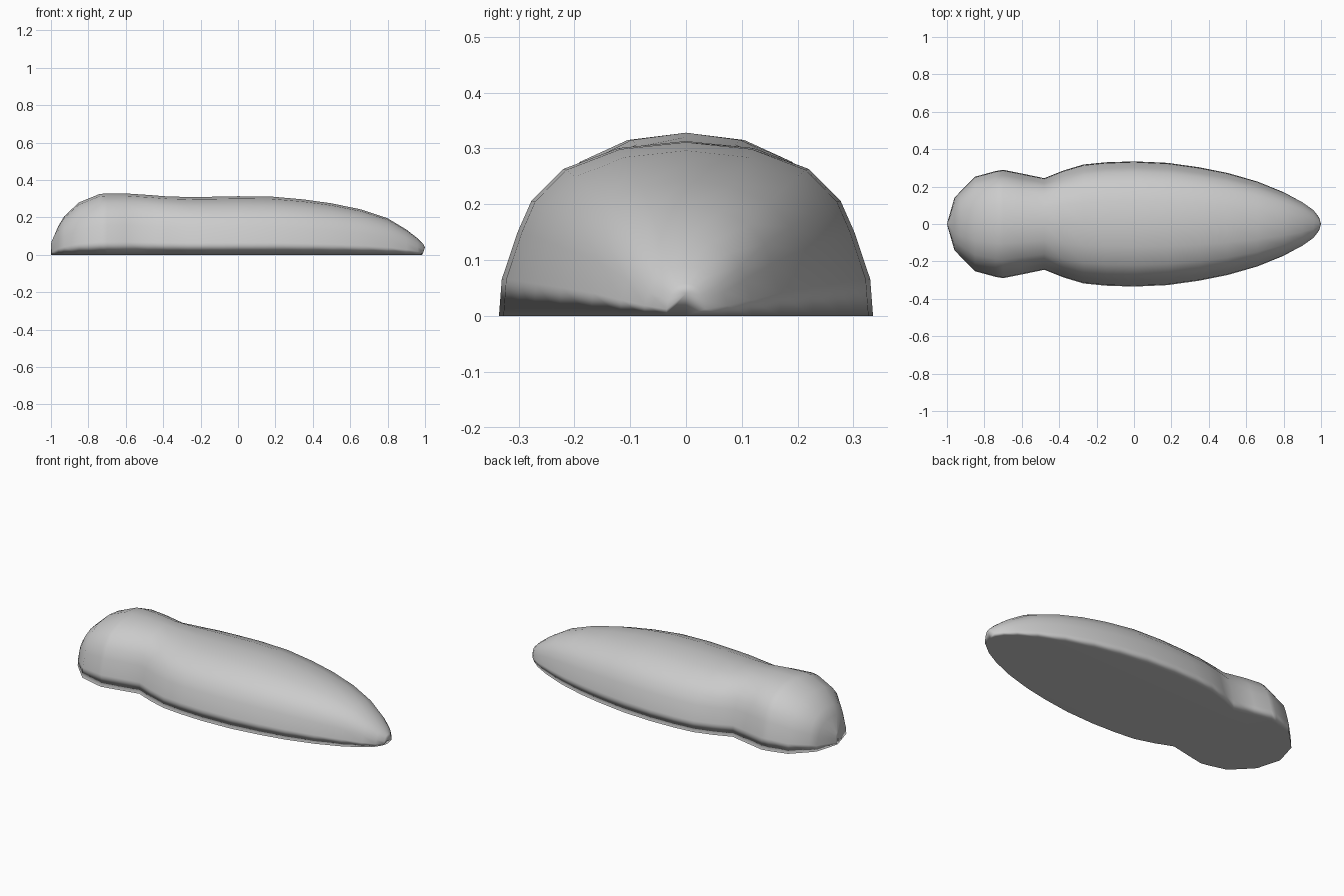
import bpy, bmesh

if "Cube" in bpy.data.objects:
    bpy.data.objects.remove(bpy.data.objects["Cube"])

# Stations along the body: x, half width, height
stations = [
    (-0.997, 0.012, 0.07), (-0.96, 0.14, 0.155), (-0.93, 0.172, 0.205),
    (-0.85, 0.253, 0.28), (-0.74, 0.283, 0.325), (-0.70, 0.29, 0.328),
    (-0.60, 0.27, 0.328), (-0.48, 0.245, 0.32), (-0.38, 0.285, 0.312),
    (-0.27, 0.318, 0.309), (-0.15, 0.33, 0.31), (0.0, 0.335, 0.313),
    (0.18, 0.327, 0.311), (0.35, 0.303, 0.296), (0.50, 0.273, 0.275),
    (0.66, 0.227, 0.242), (0.80, 0.17, 0.195), (0.90, 0.118, 0.135),
    (0.96, 0.075, 0.088), (0.99, 0.035, 0.058),
]
# Dome cross-section from the rim to the crown, as fractions of width and height
half = [(1, 0), (0.985, 0.21), (0.9, 0.48), (0.827, 0.657),
        (0.657, 0.84), (0.36, 0.96), (0, 1)]
section = half + [(-y, z) for y, z in reversed(half[:-1])]

bm = bmesh.new()
rings = []
for x, w, h in stations:
    ring = []
    for y, z in section:
        # The tail tip tucks in slightly at the ground
        tuck = 0.015 * max(0, (x - 0.85) / 0.15) if z == 0 else 0
        ring.append(bm.verts.new((x - tuck, y * w, z * h)))
    rings.append(ring)
for a, b in zip(rings, rings[1:]):
    for i in range(len(section) - 1):
        bm.faces.new((a[i], a[i + 1], b[i + 1], b[i]))


# Pointed ends: a fan around a short vertical edge
def close_end(ring, x_base, x_tip, z_tip):
    base = bm.verts.new((x_base, 0, 0))
    tip = bm.verts.new((x_tip, 0, z_tip))
    n = len(ring)
    bm.faces.new((base, ring[0], ring[1], tip))
    for i in range(1, n - 2):
        bm.faces.new((tip, ring[i], ring[i + 1]))
    bm.faces.new((tip, ring[n - 2], ring[n - 1], base))
    return base


head_base = close_end(rings[0], -1.0, -1.0, 0.055)
tail_base = close_end(rings[-1], 0.985, 1.0, 0.04)

# Flat underside
bm.faces.new([head_base] + [r[0] for r in rings] + [tail_base]
             + [r[-1] for r in reversed(rings)])
bmesh.ops.recalc_face_normals(bm, faces=bm.faces)
for f in bm.faces:
    f.smooth = True

mesh = bpy.data.meshes.new("slug_body")
bm.to_mesh(mesh)
bm.free()
body = bpy.data.objects.new("slug_body", mesh)
bpy.context.collection.objects.link(body)

# Large flat base dominates the rim shading
mod = body.modifiers.new("weighted_normals", 'WEIGHTED_NORMAL')
mod.mode = 'FACE_AREA'
